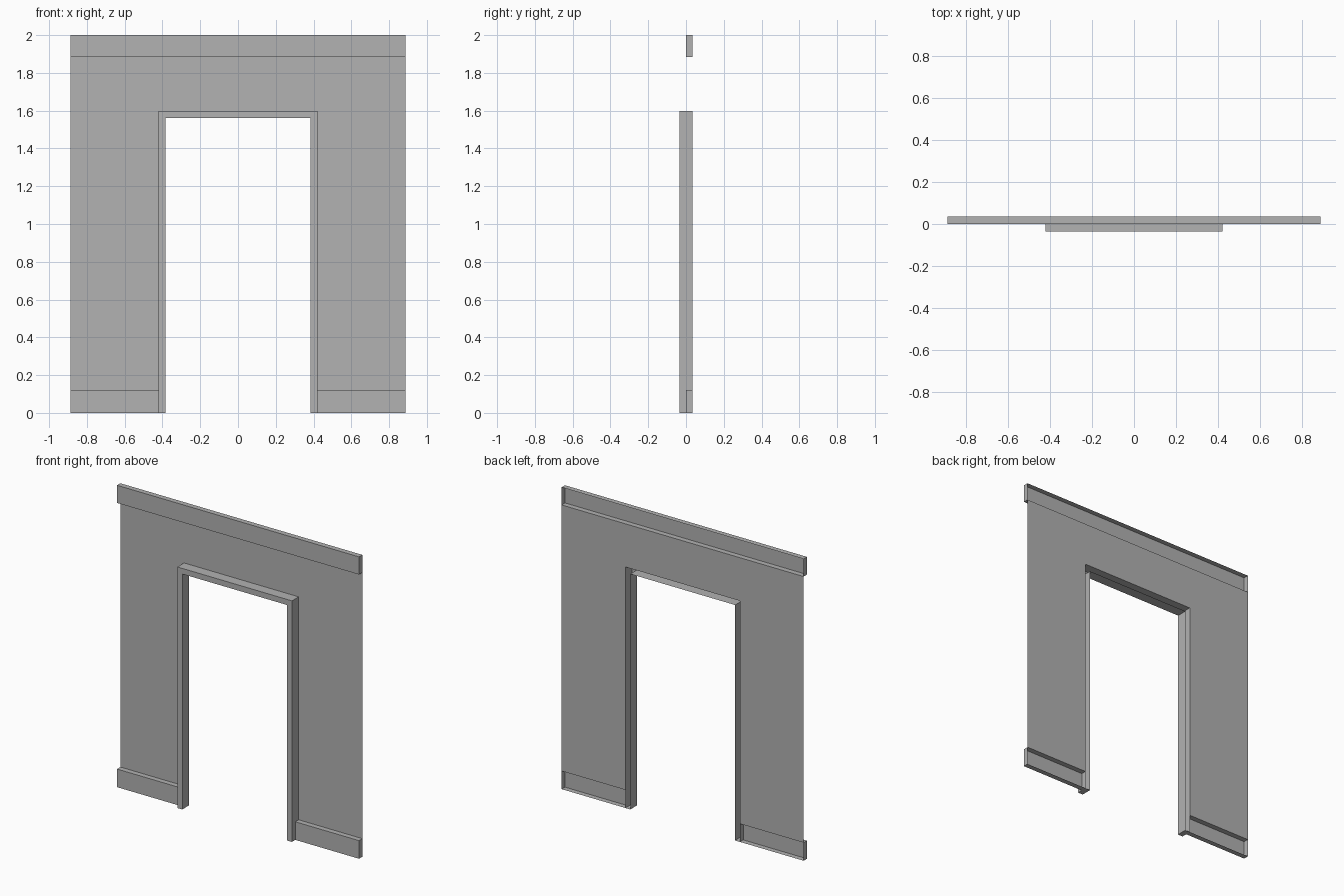
import bpy

cube = bpy.data.objects.get("Cube")
if cube:
    bpy.data.objects.remove(cube, do_unlink=True)

W, H = 0.887, 2.0            # half width and height of the wall
OUT_X, OUT_Z = 0.42, 1.597   # outer edge of the door frame
IN_X, IN_Z = 0.384, 1.56     # clear opening
BASE, TOP = 0.12, 1.883      # baseboard top, cornice underside
BACK = 0.035                 # plane of the wall sheet

grey = bpy.data.materials.new("plain grey")
grey.use_nodes = True
colour = (0.445, 0.445, 0.445, 1)
grey.diffuse_color = colour
grey.node_tree.nodes["Principled BSDF"].inputs["Base Color"].default_value = colour


def moulding(name, outline, front, closed=True):
    """Open-backed panel: flat front face plus rims running back to the wall.
    The outline is counter-clockwise as seen from the front."""
    n = len(outline)
    verts = [(x, front, z) for x, z in outline]
    faces = [tuple(range(n))]
    if front < BACK:
        verts += [(x, BACK, z) for x, z in outline]
        for i in range(n if closed else n - 1):
            j = (i + 1) % n
            faces.append((i, i + n, j + n, j))
    mesh = bpy.data.meshes.new(name)
    mesh.from_pydata(verts, [], faces)
    mesh.materials.append(grey)
    obj = bpy.data.objects.new(name, mesh)
    bpy.context.collection.objects.link(obj)
    return obj


def arch(outer_x, outer_z, inner_x, inner_z, foot):
    """Upside-down U outline."""
    half = [(inner_x, inner_z), (inner_x, foot), (outer_x, foot), (outer_x, outer_z)]
    return half + [(-x, z) for x, z in reversed(half)]


# Thin wall sheet around the doorway
moulding("wall", arch(W, TOP, OUT_X, OUT_Z, BASE), BACK)

# Door frame standing proud of the wall
moulding("door_frame", arch(OUT_X, OUT_Z, IN_X, IN_Z, 0), -BACK)

# Cornice strip along the top
moulding("cornice", [(-W, TOP), (W, TOP), (W, H), (-W, H)], 0)

# Baseboards, left open where they meet the frame
board = [(OUT_X, 0), (W, 0), (W, BASE), (OUT_X, BASE)]
moulding("left_baseboard", board, 0, closed=False)
moulding("right_baseboard", [(-x, z) for x, z in reversed(board)], 0, closed=False)
